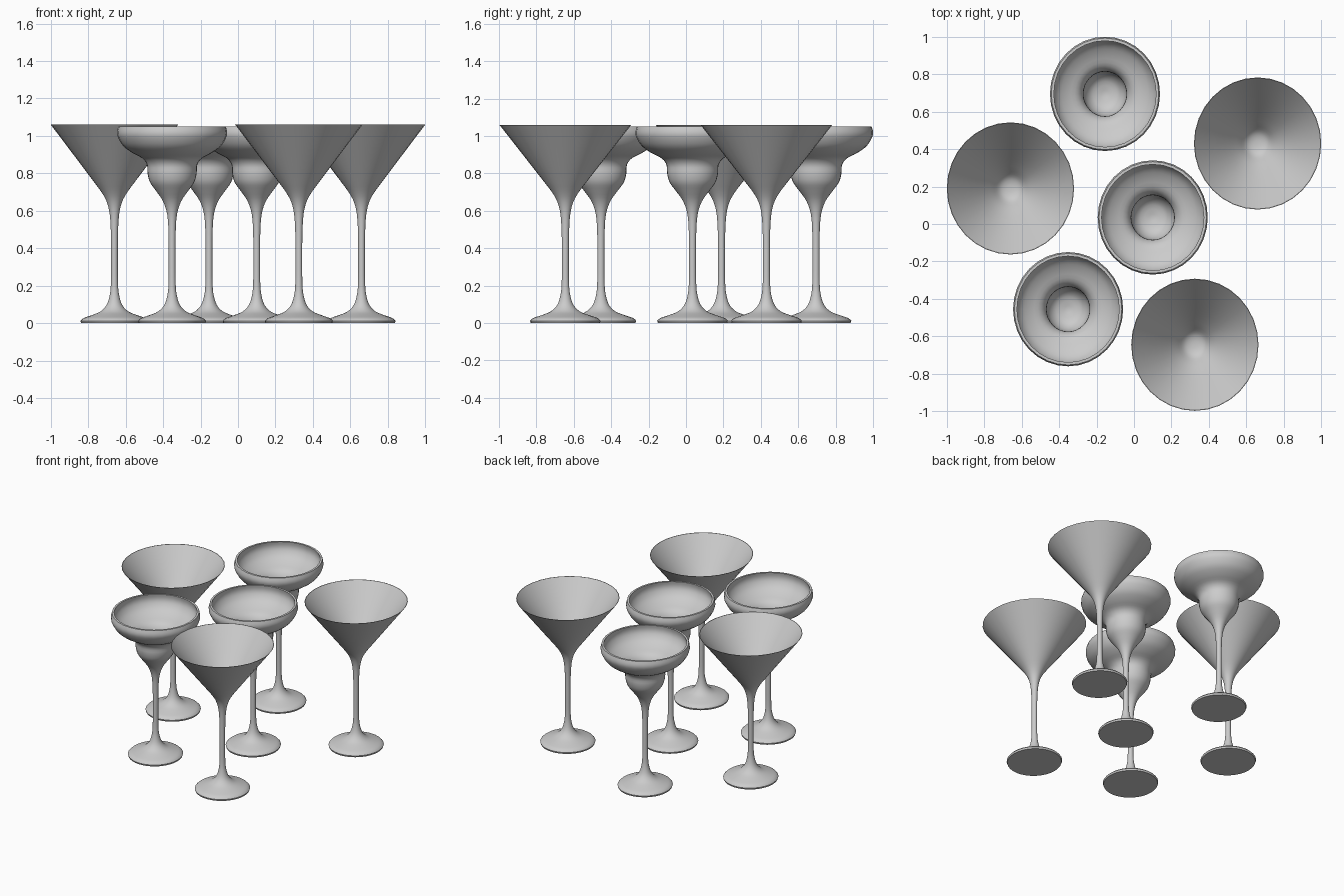
import bpy, bmesh, math

if "Cube" in bpy.data.objects:
    bpy.data.objects.remove(bpy.data.objects["Cube"])

SIDES = 32
Y_STRETCH = 1.038  # glasses are slightly deeper than wide


def smooth_curve(pts, steps=3):
    """Catmull-Rom through (radius, height) points."""
    p = [pts[0]] + pts + [pts[-1]]
    out = []
    for i in range(1, len(p) - 2):
        for s in range(steps):
            t = s / steps
            out.append(tuple(0.5 * (2 * b + (c - a) * t + (2 * a - 5 * b + 4 * c - d) * t ** 2
                                    + (3 * b - a - 3 * c + d) * t ** 3)
                             for a, b, c, d in zip(p[i - 1], p[i], p[i + 1], p[i + 2])))
    return out + [pts[-1]]


def lathe(name, profile):
    """Revolve a profile; radius 0 collapses to a pole."""
    bm = bmesh.new()
    rings = []
    for r, z in profile:
        if r < 1e-5:
            rings.append([bm.verts.new((0, 0, z))] * SIDES)
        else:
            rings.append([bm.verts.new((r * math.cos(2 * math.pi * k / SIDES),
                                        r * Y_STRETCH * math.sin(2 * math.pi * k / SIDES), z))
                          for k in range(SIDES)])
    for lo, hi in zip(rings, rings[1:]):
        for k in range(SIDES):
            n = (k + 1) % SIDES
            quad = list(dict.fromkeys([lo[k], lo[n], hi[n], hi[k]]))
            bm.faces.new(quad)
    bmesh.ops.recalc_face_normals(bm, faces=bm.faces)
    mesh = bpy.data.meshes.new(name)
    bm.to_mesh(mesh)
    bm.free()
    return mesh


# Shared foot and stem
base = [(0, 0), (0.178, 0)]
stem = [(0.182, 0.012), (0.165, 0.027), (0.12, 0.043), (0.075, 0.062), (0.043, 0.095),
        (0.026, 0.145), (0.019, 0.21), (0.018, 0.35), (0.019, 0.48)]

# Conical cocktail glass: outside, thin rim, inside
cone_out = smooth_curve(stem + [(0.025, 0.58), (0.04, 0.645), (0.066, 0.695), (0.106, 0.75),
                                (0.155, 0.815), (0.247, 0.937), (0.34, 1.06)])
cone_in = smooth_curve([(0.337, 1.06), (0.243, 0.938), (0.15, 0.816), (0.10, 0.753),
                        (0.062, 0.706), (0.03, 0.69), (0, 0.687)])
cone_mesh = lathe("cone_cocktail_glass", base + cone_out + cone_in)

# Two-tier coupe glass: small lower cup below a wide bowl
coupe_out = smooth_curve(stem + [(0.026, 0.58), (0.048, 0.65), (0.085, 0.705), (0.118, 0.752),
                                 (0.131, 0.80), (0.134, 0.845), (0.158, 0.88), (0.21, 0.908),
                                 (0.26, 0.945), (0.288, 0.99), (0.294, 1.02), (0.287, 1.05)])
coupe_in = smooth_curve([(0.273, 1.05), (0.277, 1.02), (0.27, 0.99), (0.245, 0.955),
                         (0.20, 0.925), (0.145, 0.898), (0.117, 0.855), (0.115, 0.80),
                         (0.10, 0.755), (0.065, 0.72), (0, 0.705)])
coupe_mesh = lathe("coupe_glass", base + coupe_out + coupe_in)

# Place three of each
layout = [("cone_cocktail_glass", cone_mesh, [(-0.66, 0.19), (0.66, 0.43), (0.325, -0.645)]),
          ("coupe_glass", coupe_mesh, [(-0.155, 0.695), (0.10, 0.035), (-0.352, -0.455)])]
for name, mesh, spots in layout:
    for i, (x, y) in enumerate(spots, 1):
        ob = bpy.data.objects.new(f"{name}_{i}", mesh)
        ob.location = (x, y, 0)
        bpy.context.collection.objects.link(ob)
        if i == 1:
            bpy.ops.object.select_all(action='DESELECT')
            ob.select_set(True)
            bpy.context.view_layer.objects.active = ob
            bpy.ops.object.shade_smooth_by_angle(angle=math.radians(40))
